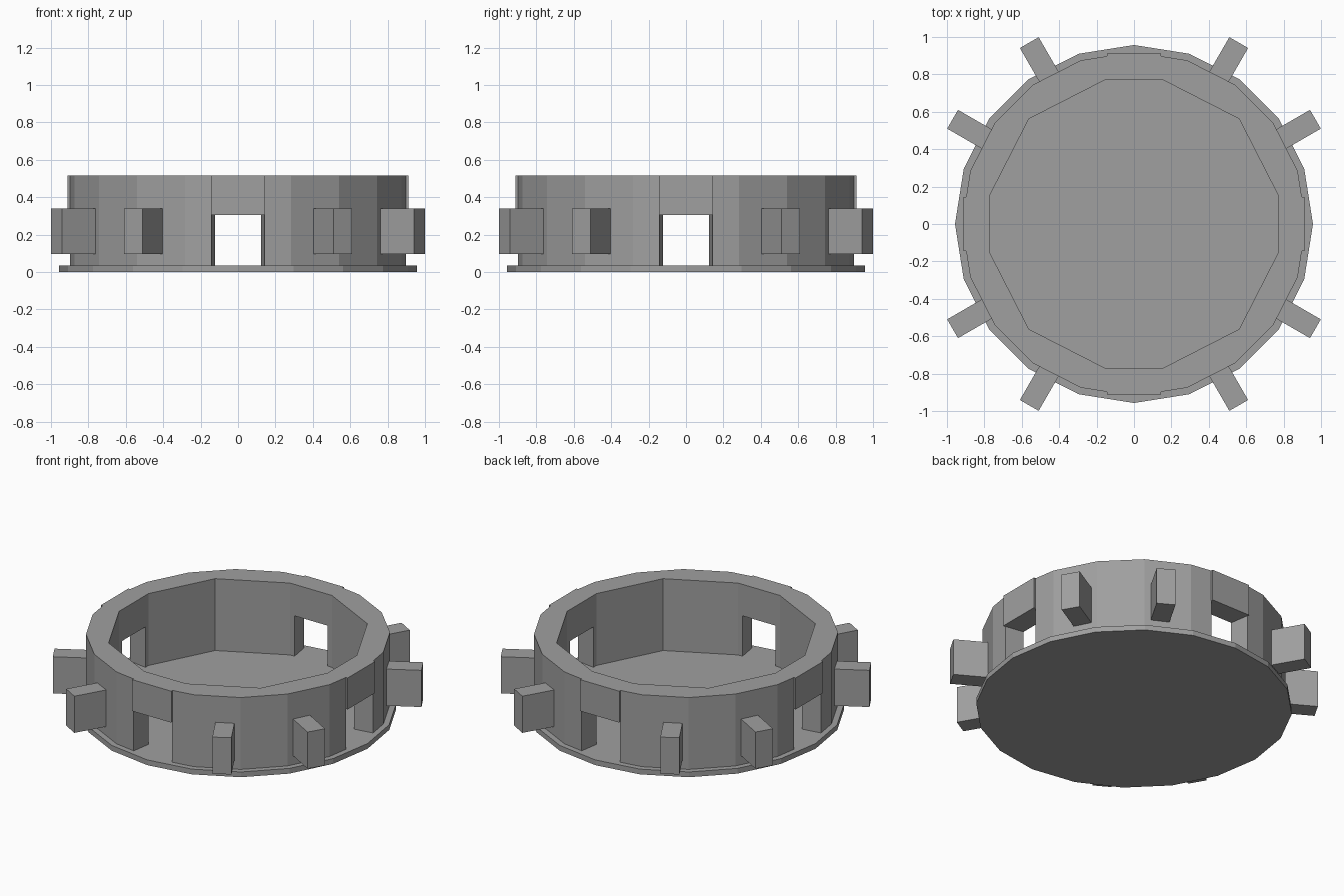
import bpy, bmesh
from math import radians, sin, cos, tan
from mathutils import Matrix

old = bpy.data.objects.get("Cube")
if old:
    bpy.data.objects.remove(old)

grey = bpy.data.materials.new("mid_grey")
grey.use_nodes = True
GREY = (0.35, 0.35, 0.35, 1)
grey.diffuse_color = GREY
grey.node_tree.nodes["Principled BSDF"].inputs["Base Color"].default_value = GREY


def polar(r, deg):
    return r * cos(radians(deg)), r * sin(radians(deg))


def prism(name, outline, z0, z1, turn=0):
    """Extrude a flat outline from z0 to z1, then turn it about the z axis."""
    bm = bmesh.new()
    face = bm.faces.new([bm.verts.new((x, y, z0)) for x, y in outline])
    top = bmesh.ops.extrude_face_region(bm, geom=[face])["geom"]
    for v in top:
        if isinstance(v, bmesh.types.BMVert):
            v.co.z = z1
    bmesh.ops.recalc_face_normals(bm, faces=bm.faces)
    bm.transform(Matrix.Rotation(radians(turn), 4, "Z"))
    mesh = bpy.data.meshes.new(name)
    bm.to_mesh(mesh)
    bm.free()
    mesh.materials.append(grey)
    obj = bpy.data.objects.new(name, mesh)
    bpy.context.collection.objects.link(obj)
    return obj


FLOOR, TOP, DOOR_TOP = 0.035, 0.515, 0.305
R_WALL, R_IN = 0.92, 0.77
jamb = tan(radians(9))

# Base disc
prism("base_disc", [polar(0.957, 18 * i) for i in range(20)], 0, FLOOR)

# Quarter wall: faceted outside, two flat panels meeting at a corner inside
r_jamb = R_WALL * cos(radians(9))
outer = [polar(r_jamb, 9)] + [polar(R_WALL, a) for a in (18, 36, 54, 72)] + [polar(r_jamb, 81)]
inner = [(R_IN * jamb, R_IN), (0.155, R_IN), (0.562, 0.562), (R_IN, 0.155), (R_IN, R_IN * jamb)]

# Lintel over each doorway
lintel = [(R_IN, -R_IN * jamb), (0.911, -0.145), (0.911, 0.145), (R_IN, R_IN * jamb)]

# Outward lug
lug = [(0.84, -0.058), (1.12, -0.058), (1.12, 0.058), (0.84, 0.058)]

for i, side in enumerate(("left", "back", "right", "front")):
    turn = 90 * i
    prism(f"wall_{side}", outer + inner, FLOOR, TOP, turn)
    prism(f"lintel_{side}", lintel, DOOR_TOP, TOP, turn)
    for k, a in enumerate((30, 60), 1):
        prism(f"lug_{side}_{k}", lug, 0.095, 0.34, turn + a)
